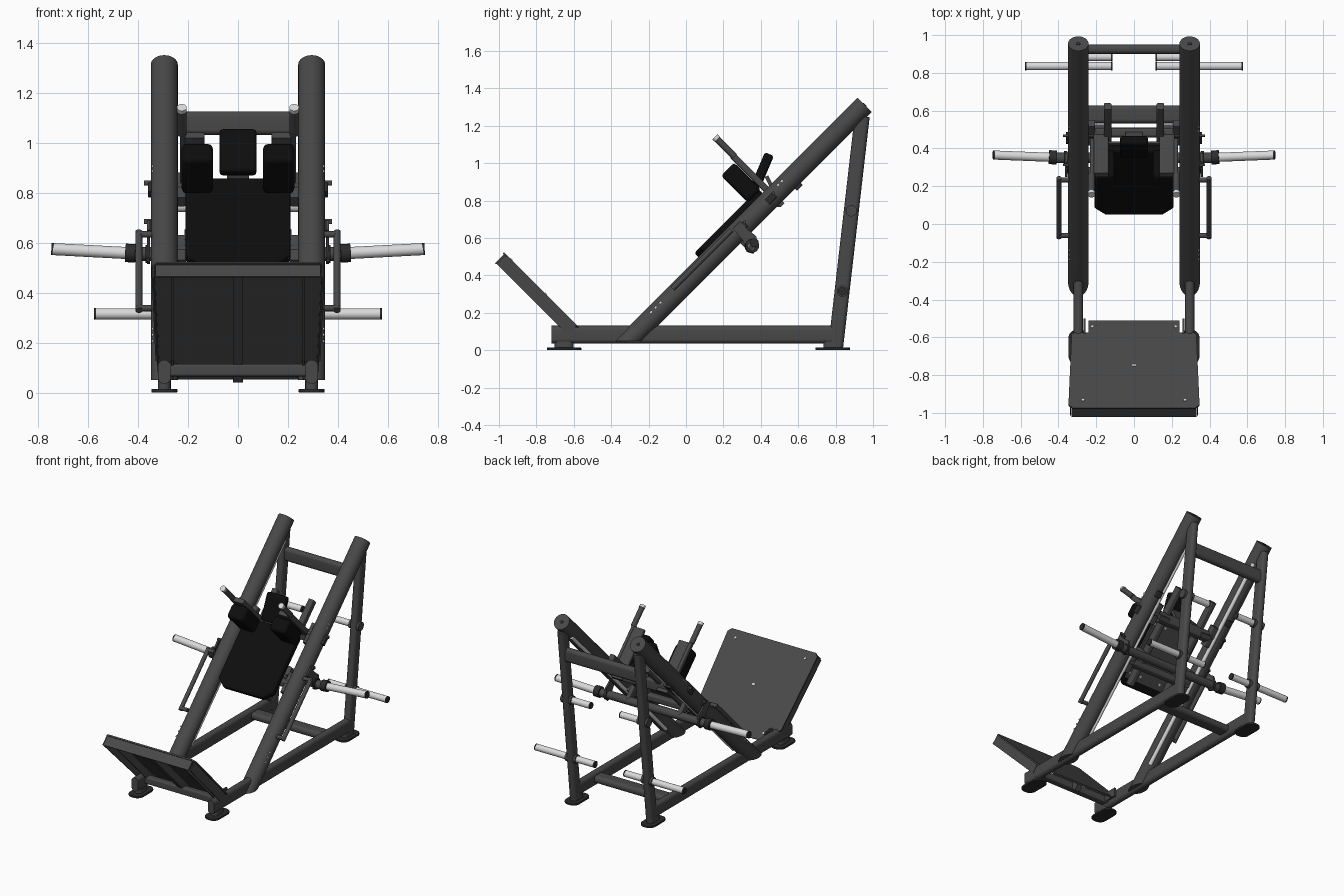
import bpy, bmesh, math
from mathutils import Vector as V

if "Cube" in bpy.data.objects:
    bpy.data.objects.remove(bpy.data.objects["Cube"])


def material(name, c):
    m = bpy.data.materials.new(name)
    m.diffuse_color = (c, c, c, 1)
    m.use_nodes = True
    m.node_tree.nodes["Principled BSDF"].inputs["Base Color"].default_value = m.diffuse_color
    return m


FRAME = material("charcoal frame", 0.065)
PAD = material("black upholstery", 0.004)
STEEL = material("bright steel", 0.70)
CAP = material("dark plastic", 0.025)


def extrude(name, pts, vec, mat, mirror=True, bevel=0, cut_z=None):
    """Solid made by pushing a flat outline along a vector."""
    bm = bmesh.new()
    face = bm.faces.new([bm.verts.new(p) for p in pts])
    new = bmesh.ops.extrude_face_region(bm, geom=[face], use_keep_orig=True)
    bmesh.ops.translate(bm, vec=vec, verts=[g for g in new["geom"] if isinstance(g, bmesh.types.BMVert)])
    if cut_z is not None:
        geom = bm.verts[:] + bm.edges[:] + bm.faces[:]
        bmesh.ops.bisect_plane(bm, geom=geom, plane_co=(0, 0, cut_z), plane_no=(0, 0, -1), clear_outer=True)
        bmesh.ops.holes_fill(bm, edges=[e for e in bm.edges if e.is_boundary])
    bmesh.ops.recalc_face_normals(bm, faces=bm.faces)
    me = bpy.data.meshes.new(name)
    bm.to_mesh(me)
    bm.free()
    me.materials.append(mat)
    ob = bpy.data.objects.new(name, me)
    bpy.context.collection.objects.link(ob)
    if bevel:
        b = ob.modifiers.new("soft edges", "BEVEL")
        b.width, b.segments, b.limit_method = bevel, 3, "ANGLE"
        b.angle_limit = math.radians(40)
    if mirror:
        ob.modifiers.new("mirror", "MIRROR")
    return ob


def prism(name, p0, p1, w, h, r, mat, **kw):
    """Rounded-rectangle bar between two points; w is across x (or y for sideways bars)."""
    p0, p1 = V(p0), V(p1)
    d = (p1 - p0).normalized()
    u = V((0, 1, 0)) if abs(d.x) > 0.5 else V((1, 0, 0))
    v = d.cross(u).normalized()
    u = v.cross(d)
    if r <= 0:
        pts = [p0 + u * a * w / 2 + v * b * h / 2 for a, b in ((1, 1), (-1, 1), (-1, -1), (1, -1))]
    else:
        pts = []
        for q, (a, b) in enumerate(((1, 1), (-1, 1), (-1, -1), (1, -1))):
            for i in range(9):
                t = math.radians(90 * q + i * 11.25)
                p = p0 + u * (a * (w / 2 - r) + r * math.cos(t)) + v * (b * (h / 2 - r) + r * math.sin(t))
                if not pts or (p - pts[-1]).length > 1e-5:
                    pts.append(p)
        if (pts[0] - pts[-1]).length < 1e-5:
            pts.pop()
    return extrude(name, pts, p1 - p0, mat, **kw)


def rod(name, p0, p1, r, mat, **kw):
    return prism(name, p0, p1, 2 * r, 2 * r, r, mat, **kw)


K = math.sqrt(0.5)
X = 0.295  # centre line of each side frame


def rail(x, y, n=0):
    """Point beside the sloped rail: y along its axis, n out of its upper side."""
    return V((x, y - n * K, y + 0.357 + n * K))


# Side frames: sloped rails, base rails, rear uprights
rod("sloped_rail", rail(X, -0.5), rail(X, 0.955), 0.054, FRAME, cut_z=0.05)
rod("rail_end_plug", rail(X, 0.95), rail(X, 0.957), 0.012, CAP)
prism("base_rail", (X, -0.72, 0.083), (X, 0.8, 0.083), 0.05, 0.095, 0.024, FRAME)
prism("rear_upright", (X, 0.80, 0.015), (X, 0.942, 1.25), 0.052, 0.08, 0.024, FRAME)
rod("guide_rod", rail(0.262, -0.18, -0.041), rail(0.262, 0.86, -0.041), 0.013, STEEL)

# Cross members
prism("top_crossbar", (-X, 0.925, 1.078), (X, 0.925, 1.078), 0.05, 0.095, 0.023, FRAME, mirror=False)
prism("rear_crossbar", (-X, 0.58, 0.085), (X, 0.58, 0.085), 0.095, 0.05, 0.023, FRAME, mirror=False)
prism("front_crossbar", (-X, -0.62, 0.09), (X, -0.62, 0.09), 0.05, 0.05, 0.01, FRAME, mirror=False)

# Feet
for part, y in (("front_foot", -0.652), ("rear_foot", 0.785)):
    prism(part, (X, y, 0), (X, y, 0.014), 0.104, 0.185, 0.045, CAP, bevel=0.003)
    prism(part + "_pedestal", (X, y, 0.014), (X, y, 0.045), 0.05, 0.10, 0.024, FRAME)


# Foot plate with flanges and ribs underneath
def plate(x, s, n=0):
    """Point on the foot plate: s up the slope, n off its standing face."""
    return V((x, -0.51 - s * K + n * K, 0.06 + s * K + n * K))


half = [(0.24, 0), (0.24, 0.09), (0.315, 0.09), (0.33, 0.105), (0.347, 0.63), (0.325, 0.655)]
outline = half + [(-x, s) for x, s in reversed(half)]
down = V((0, -K, -K))
extrude("foot_plate", [plate(x, s) for x, s in outline], down * 0.01, FRAME, mirror=False)
prism("foot_plate_top_flange", plate(0, 0.644), plate(0, 0.644, -0.075), 0.66, 0.008, 0, FRAME, mirror=False)
extrude("foot_plate_side_flange", [plate(0.322, 0.1), plate(0.34, 0.64), plate(0.34, 0.64, -0.072),
                                   plate(0.322, 0.1, -0.072)], (-0.006, 0, 0), FRAME)
prism("foot_plate_rib", plate(0.262, 0.05, -0.03), plate(0.262, 0.64, -0.03), 0.008, 0.06, 0, FRAME)
prism("foot_plate_center_rib", plate(0, 0.03, -0.03), plate(0, 0.64, -0.03), 0.04, 0.055, 0, FRAME, mirror=False)
for x, s in ((0.27, 0.6), (0.22, 0.05), (0.004, 0.34)):
    rod("foot_plate_bolt", plate(x, s, -0.002), plate(x, s, 0.004), 0.007, STEEL)
prism("foot_plate_bracket", (0.262, -0.60, 0.10), (0.262, -0.50, 0.10), 0.012, 0.06, 0, FRAME)

# Sliding carriage: back pad, backing board, bearing blocks
pad = [(0.15, 0.0), (0.21, 0.05), (0.21, 0.455), (0.18, 0.485)]
pad += [(-x, s) for x, s in reversed(pad)]
extrude("back_pad", [rail(x, 0.103 + s * K, 0.033) for x, s in pad], V((0, -K, K)) * 0.05, PAD,
        mirror=False, bevel=0.012)
prism("backing_board", rail(0, 0.14, 0.026), rail(0, 0.45, 0.026), 0.36, 0.014, 0, FRAME, mirror=False)
prism("carriage_spar", rail(0.14, 0.12, -0.005), rail(0.14, 0.62, -0.005), 0.04, 0.05, 0.01, FRAME)
for y in (0.22, 0.47):
    prism("bearing_block", rail(0.235, y - 0.05, -0.02), rail(0.235, y + 0.05, -0.02), 0.055, 0.05, 0.01, FRAME)
    prism("carriage_crossbar", rail(-0.25, y, -0.02), rail(0.25, y, -0.02), 0.05, 0.05, 0.015, FRAME, mirror=False)
    for x in (0.08, 0.17):
        rod("backing_bolt", rail(x, y - 0.05, 0.015), rail(x, y - 0.05, 0.03), 0.008, STEEL)

# Head rest
prism("head_rest", (0, 0.372, 0.875), (0, 0.446, 1.048), 0.148, 0.052, 0, PAD, mirror=False, bevel=0.014)
prism("head_rest_mount", (0, 0.43, 0.93), (0, 0.50, 0.79), 0.09, 0.02, 0, FRAME, mirror=False)
prism("shoulder_crossbar", (-0.2, 0.485, 0.79), (0.2, 0.485, 0.79), 0.05, 0.05, 0.012, FRAME, mirror=False)

# Shoulder pads with arms and hand grips
prism("shoulder_pad", (0.163, 0.366, 0.824), (0.163, 0.222, 0.968), 0.125, 0.10, 0, PAD, bevel=0.02)
prism("shoulder_arm", (0.175, 0.515, 0.775), (0.175, 0.26, 1.03), 0.08, 0.03, 0.008, FRAME)
prism("grip_arm", (0.222, 0.44, 0.85), (0.222, 0.25, 1.04), 0.022, 0.035, 0.008, FRAME)
rod("hand_grip", (0.225, 0.26, 1.035), (0.225, 0.163, 1.132), 0.018, FRAME)
rod("hand_grip_cap", (0.225, 0.166, 1.129), (0.225, 0.154, 1.141), 0.0195, STEEL)

# Weight horns on the carriage axle
rod("horn_axle", (-0.42, 0.35, 0.555), (0.42, 0.35, 0.555), 0.028, FRAME, mirror=False)
rod("horn_collar", (0.41, 0.352, 0.557), (0.45, 0.354, 0.559), 0.037, CAP)
rod("horn_inner_collar", (0.355, 0.35, 0.555), (0.37, 0.35, 0.555), 0.036, CAP)
rod("weight_horn", (0.44, 0.353, 0.558), (0.74, 0.365, 0.574), 0.024, STEEL)
rod("weight_horn_cap", (0.738, 0.365, 0.574), (0.747, 0.365, 0.5745), 0.024, CAP)
side = [(0.25, 0.65), (0.29, 0.69), (0.33, 0.645), (0.375, 0.61), (0.385, 0.55), (0.36, 0.515), (0.325, 0.525),
        (0.305, 0.585)]
extrude("horn_bracket", [(0.352, y, z) for y, z in side], (0.012, 0, 0), FRAME)
prism("axle_hanger", (0.2, 0.35, 0.555), (0.2, 0.27, 0.635), 0.03, 0.06, 0.01, FRAME)

# Release handles along the outside of the rails
rod("release_handle", rail(0.397, -0.05, 0.03), rail(0.397, 0.265, 0.03), 0.014, FRAME)
for y in (-0.04, 0.255):
    rod("release_handle_end", rail(0.345, y, 0.03), rail(0.405, y, 0.03), 0.013, FRAME)

# Safety catches and bolts on the rails
for y in (0.30, 0.455):
    prism("safety_catch", rail(0.345, y - 0.02), rail(0.345, y + 0.02), 0.03, 0.035, 0.006, CAP)
    prism("catch_pin", rail(0.33, y + 0.02, 0.01), rail(0.376, y + 0.02, 0.01), 0.014, 0.02, 0.005, FRAME)
for y in (-0.17, -0.145, -0.12, 0.51, 0.53):
    rod("rail_bolt", rail(0.33, y, 0.025), rail(0.347, y, 0.025), 0.006, STEEL)
prism("rail_stop", rail(X, 0.545, -0.055), rail(X, 0.575, -0.055), 0.04, 0.03, 0.005, CAP)

# Plate storage pegs on the rear uprights
for part, y, z, out in (("lower_peg", 0.836, 0.315, 0.57), ("upper_peg", 0.884, 0.745, 0.325)):
    rod(part, (0.12, y, z), (out, y, z), 0.022, STEEL)
    rod(part + "_inner_cap", (0.114, y, z), (0.122, y, z), 0.0225, CAP)
    rod(part + "_outer_cap", (out - 0.002, y, z), (out + 0.006, y, z), 0.0225, CAP)
    rod(part + "_collar", (0.255, y, z), (0.335, y, z), 0.03, FRAME)

# Smooth shading with crisp edges
for ob in bpy.context.collection.objects:
    ob.select_set(True)
    bpy.context.view_layer.objects.active = ob
bpy.ops.object.shade_smooth_by_angle(angle=math.radians(35))
